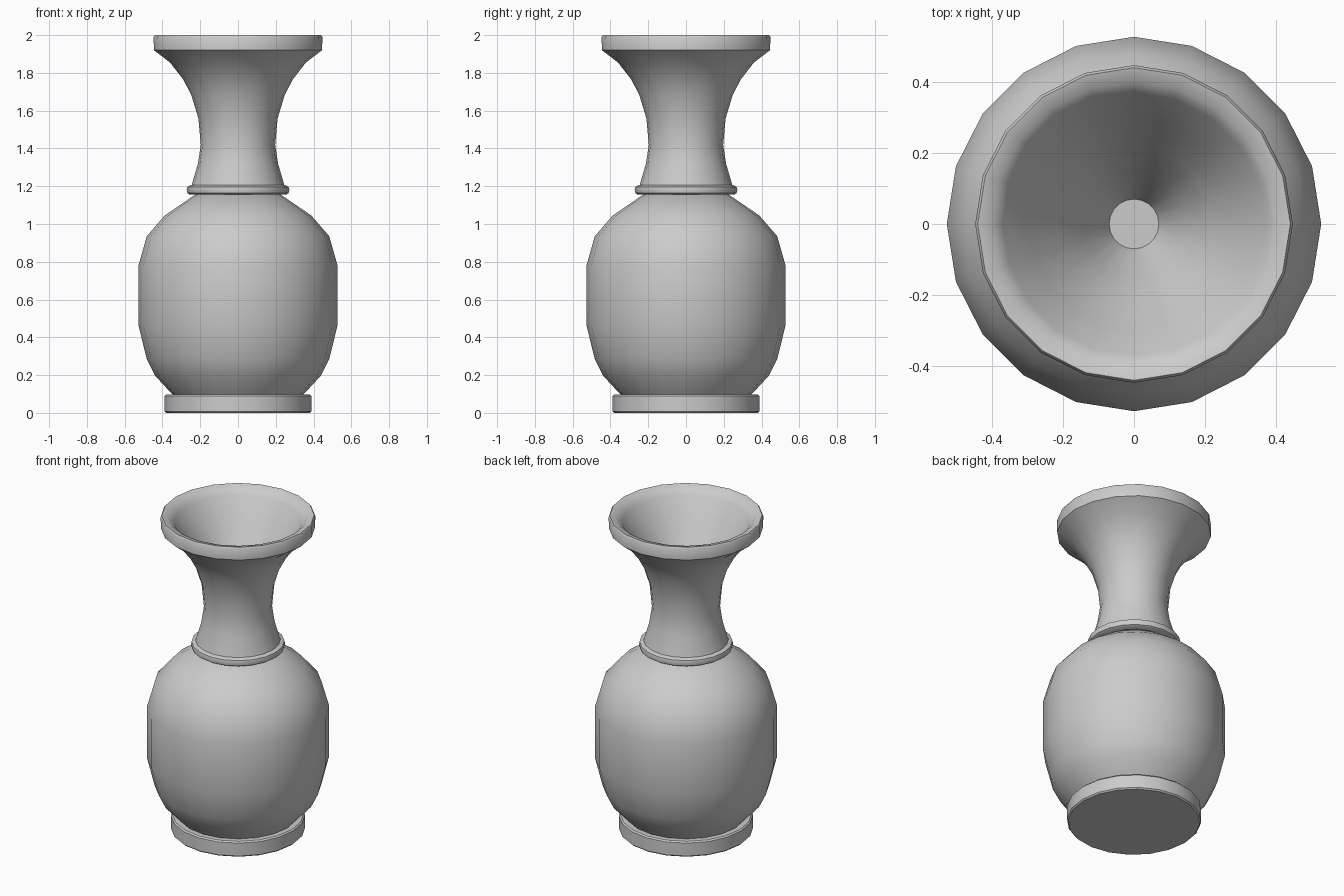
import bpy
import bmesh
import math

SIDES = 20

if "Cube" in bpy.data.objects:
    bpy.data.objects.remove(bpy.data.objects["Cube"], do_unlink=True)

# One plain glaze for the whole vase
glaze = bpy.data.materials.new("light_grey_glaze")
glaze.use_nodes = True
glaze.diffuse_color = (0.6, 0.6, 0.6, 1)
glaze.node_tree.nodes["Principled BSDF"].inputs["Base Color"].default_value = glaze.diffuse_color


def lathe(name, profile):
    """Turn a (radius, height) profile, listed bottom to top, and cap both ends."""
    bm = bmesh.new()
    rings = []
    for r, z in profile:
        rings.append([bm.verts.new((r * math.cos(math.tau * i / SIDES),
                                    r * math.sin(math.tau * i / SIDES), z))
                      for i in range(SIDES)])
    for low, high in zip(rings, rings[1:]):
        for i in range(SIDES):
            j = (i + 1) % SIDES
            bm.faces.new((low[i], low[j], high[j], high[i]))
    bm.faces.new(rings[0][::-1])
    bm.faces.new(rings[-1])
    mesh = bpy.data.meshes.new(name)
    bm.to_mesh(mesh)
    bm.free()
    mesh.materials.append(glaze)
    obj = bpy.data.objects.new(name, mesh)
    bpy.context.collection.objects.link(obj)
    bpy.ops.object.select_all(action="DESELECT")
    obj.select_set(True)
    bpy.context.view_layer.objects.active = obj
    bpy.ops.object.shade_smooth_by_angle(angle=math.radians(40))
    return obj


# Flat disc foot with softened rims
lathe("foot", [(0.38, 0), (0.388, 0.008), (0.388, 0.09), (0.38, 0.098)])

# Rounded belly
lathe("body", [(0.34, 0.09), (0.44, 0.198), (0.483, 0.285), (0.527, 0.463),
               (0.527, 0.78), (0.483, 0.935), (0.388, 1.045), (0.22, 1.16)])

# Bead where the neck meets the belly
lathe("collar", [(0.255, 1.155), (0.268, 1.163), (0.272, 1.18),
                 (0.268, 1.197), (0.25, 1.206)])

# Flared neck, lip and hollow funnel inside
lathe("neck", [(0.25, 1.19), (0.212, 1.32), (0.197, 1.42), (0.21, 1.56),
               (0.248, 1.685), (0.29, 1.765), (0.36, 1.855), (0.445, 1.92),
               (0.447, 1.99), (0.44, 2.0), (0.4, 1.99), (0.37, 1.955),
               (0.3, 1.84), (0.22, 1.72), (0.15, 1.6), (0.07, 1.43)])
